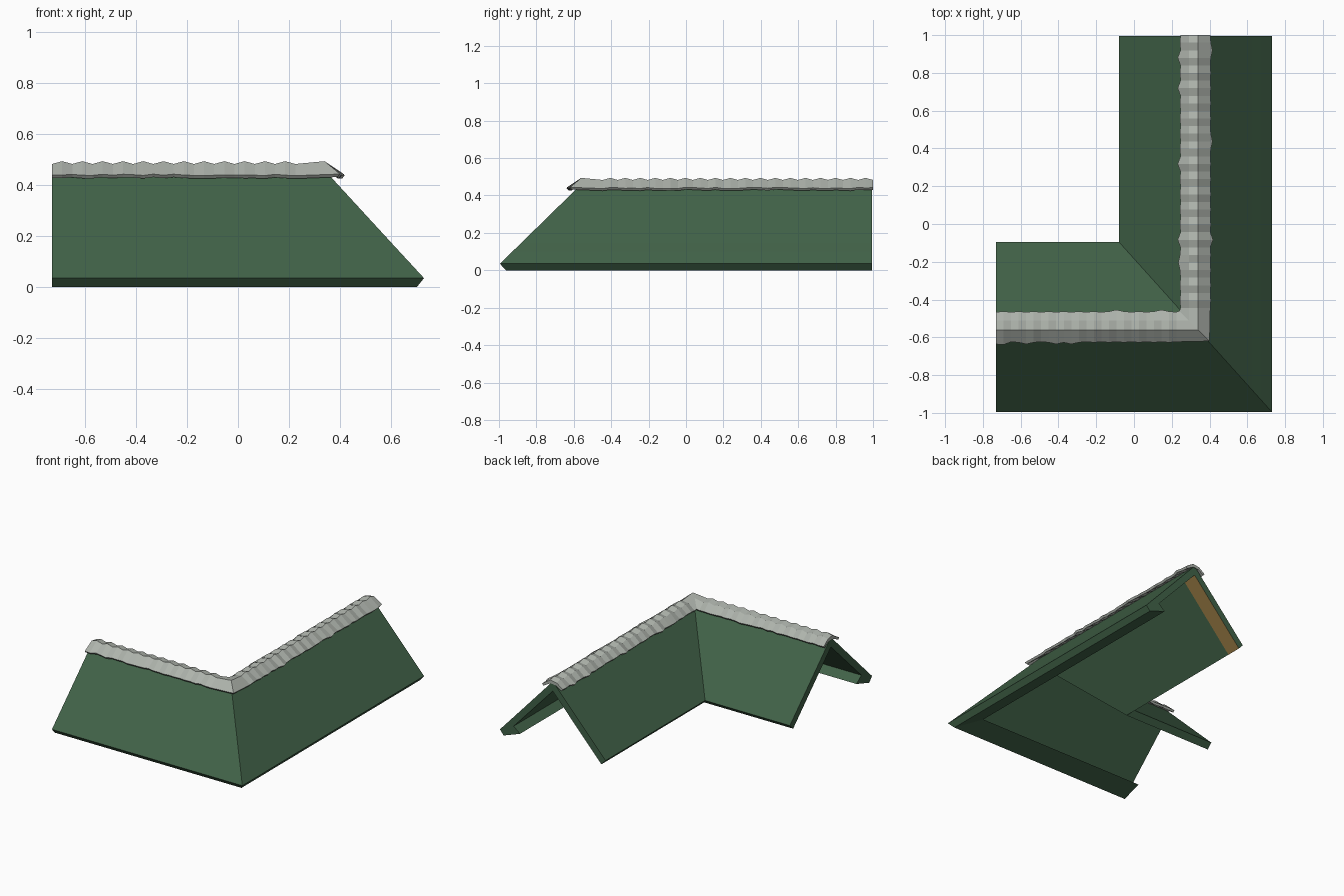
import bpy, bmesh, random

if "Cube" in bpy.data.objects:
    bpy.data.objects.remove(bpy.data.objects["Cube"])

random.seed(4)
CX, CY = 0.325, -0.545          # plan position of the ridge corner
X0, Y1 = -0.73, 1.0             # gable ends of the two arms


def material(name, rgb):
    m = bpy.data.materials.new(name)
    m.diffuse_color = (*rgb, 1)
    m.use_nodes = True
    m.node_tree.nodes["Principled BSDF"].inputs["Base Color"].default_value = m.diffuse_color
    return m


green = material("roof green", (0.053, 0.122, 0.064))
grey = material("ridge grey", (0.42, 0.45, 0.41))
brown = material("timber brown", (0.32, 0.20, 0.06))


def place(station, d, z, hx=1.0, hy=1.0):
    """Cross-section point (d outward, z up) at a station of the L-shaped path."""
    arm, t = station
    if arm == "x":
        return (t, CY - d * hy, z)
    if arm == "y":
        return (CX + d * hx, t, z)
    return (CX + d * hx, CY - d * hy, z)      # mitred corner


def loft(name, rings, mats, rule=None):
    bm = bmesh.new()
    vs = [[bm.verts.new(p) for p in r] for r in rings]
    n = len(vs[0])
    for i in range(len(vs) - 1):
        for j in range(n):
            k = (j + 1) % n
            f = bm.faces.new((vs[i][j], vs[i][k], vs[i + 1][k], vs[i + 1][j]))
            if rule:
                f.material_index = rule(i, j)
    # end faces: quads between upper and lower halves of the profile
    h = n // 2
    for r in (vs[0], vs[-1]):
        for j in range(h - 1):
            bm.faces.new((r[j], r[j + 1], r[n - 2 - j], r[n - 1 - j]))
    bmesh.ops.recalc_face_normals(bm, faces=bm.faces)
    me = bpy.data.meshes.new(name)
    bm.to_mesh(me)
    bm.free()
    for m in mats:
        me.materials.append(m)
    ob = bpy.data.objects.new(name, me)
    bpy.context.collection.objects.link(ob)
    return ob


# roof slab: folded sheet mitred at the corner, with a ledge under the outer
# eaves and timber under the inner verges
roof_profile = [(-1, 0.035), (0, 0.475), (0.74, 0.149), (0.85, 0.101), (1, 0.035),
                (0.93, 0.0), (0.62, 0.045), (0.74, 0.085), (0, 0.408), (-0.92, 0.0)]
stations = [("x", X0), ("x", X0 + 0.11), ("c", 0), ("y", Y1 - 0.11), ("y", Y1 - 0.005)]
loft("roof_slab",
     [[place(s, d, z, 0.405, 0.45) for d, z in roof_profile] for s in stations],
     [green, brown],
     lambda i, j: 1 if j == 8 and i in (0, 3) else 0)


# ridge capping: rippled tiles following the ridge
def ripple(start, end, count, arm):
    return [((arm, start + (end - start) * i / (2 * count)), i % 2)
            for i in range(2 * count + 1)]


cap_path = (ripple(X0, CX - 0.10, 12, "x") + [(("c", 0), 1)]
            + ripple(CY + 0.10, Y1, 18, "y"))
rings = []
for station, high in cap_path:
    top = 0.494 if high else 0.483
    a, b = [0.079 + 0.003 * high + (0.012 if random.random() < 0.12 else 0)
            for _ in range(2)]
    if station[0] == "c":
        a, b = 0.085, 0.075
    low = 0.432 + random.uniform(-0.003, 0.004)
    profile = [(-a, low + 0.008), (-0.034, top - 0.008), (0.015, top), (b, low + 0.008),
               (b - 0.01, low - 0.004), (0.013, top - 0.022),
               (-0.03, top - 0.028), (-a + 0.01, low - 0.004)]
    rings.append([place(station, d, z) for d, z in profile])
loft("ridge_capping", rings, [grey])
